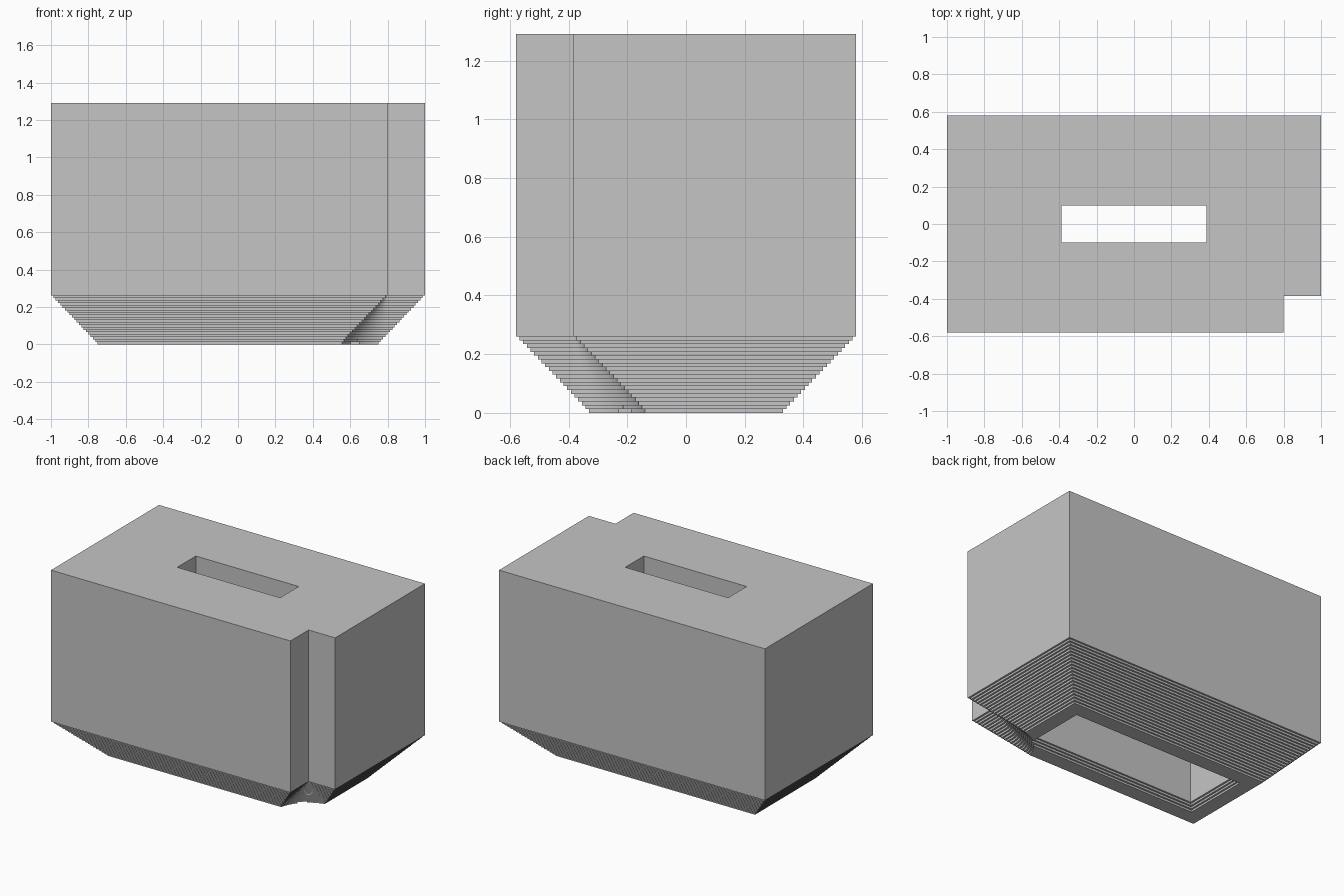
import bpy, bmesh, math

cube = bpy.data.objects.get("Cube")
if cube:
    bpy.data.objects.remove(cube, do_unlink=True)

HALF_X, HALF_Y, TOP = 1.0, 0.58, 1.29
NOTCH_X, NOTCH_Y = 0.8, -0.385
STEPS, TREAD, RISE = 20, 0.0125, 0.013
ARC = 20

grey = bpy.data.materials.new("light grey")
grey.use_nodes = True
colour = (0.56, 0.56, 0.56, 1)
grey.diffuse_color = colour
grey.node_tree.nodes["Principled BSDF"].inputs["Base Color"].default_value = colour


def outline(inset):
    """Notched rectangle inset evenly, which rounds its inner corner."""
    x, y = HALF_X - inset, HALF_Y - inset
    start, end = 0, math.pi / 2
    if inset > 0:
        start = math.asin(max(0, (inset - HALF_Y - NOTCH_Y) / inset))
        end = math.acos(max(0, (inset - HALF_X + NOTCH_X) / inset))
    arc = []
    for i in range(ARC + 1):
        a = start + (end - start) * i / ARC
        arc.append((NOTCH_X - inset * math.cos(a), NOTCH_Y + inset * math.sin(a)))
    return [(-x, -y), (arc[0][0], -y), *arc, (x, arc[-1][1]), (x, y), (-x, y)]


def rectangle(x, y):
    return [(-x, -y), (x, -y), (x, y), (-x, y)]


def loft(name, layers):
    """Stack (outline, bottom, top) layers into one closed stepped solid."""
    bm = bmesh.new()
    rings = []
    for points, low, high in layers:
        for z in (low, high):
            rings.append([bm.verts.new((x, y, z)) for x, y in points])
    for a, b in zip(rings, rings[1:]):
        for i in range(len(a)):
            j = (i + 1) % len(a)
            bm.faces.new((a[i], a[j], b[j], b[i]))
    bm.faces.new(rings[0][::-1])
    bm.faces.new(rings[-1])
    bmesh.ops.remove_doubles(bm, verts=bm.verts, dist=0.00005)
    bmesh.ops.recalc_face_normals(bm, faces=bm.faces)
    mesh = bpy.data.meshes.new(name)
    bm.to_mesh(mesh)
    bm.free()
    mesh.materials.append(grey)
    obj = bpy.data.objects.new(name, mesh)
    bpy.context.collection.objects.link(obj)
    return obj


# Outer body: stepped taper below a straight notched block
layers = [(outline(TREAD * (STEPS - k)), RISE * k, RISE * (k + 1)) for k in range(STEPS)]
layers.append((outline(0), RISE * STEPS, TOP))
body = loft("notched_housing", layers)

# Hollow: stepped mouth, straight chamber, narrow slot through the top
mouth = [(0.648 - TREAD * k, 0.228 - TREAD * k) for k in range(4)]
layers = [(rectangle(*mouth[0]), -0.1, RISE)]
layers += [(rectangle(*mouth[k]), RISE * k, RISE * (k + 1)) for k in (1, 2)]
layers.append((rectangle(*mouth[3]), RISE * 3, 1.03))
layers.append((rectangle(0.387, 0.1), 1.03, TOP + 0.1))
cutter = loft("hollow_cutter", layers)
cutter.hide_render = True

cut = body.modifiers.new("hollow", "BOOLEAN")
cut.operation = "DIFFERENCE"
cut.solver = "EXACT"
cut.object = cutter
bpy.context.view_layer.objects.active = body
bpy.ops.object.modifier_apply(modifier=cut.name)
bpy.data.objects.remove(cutter, do_unlink=True)
